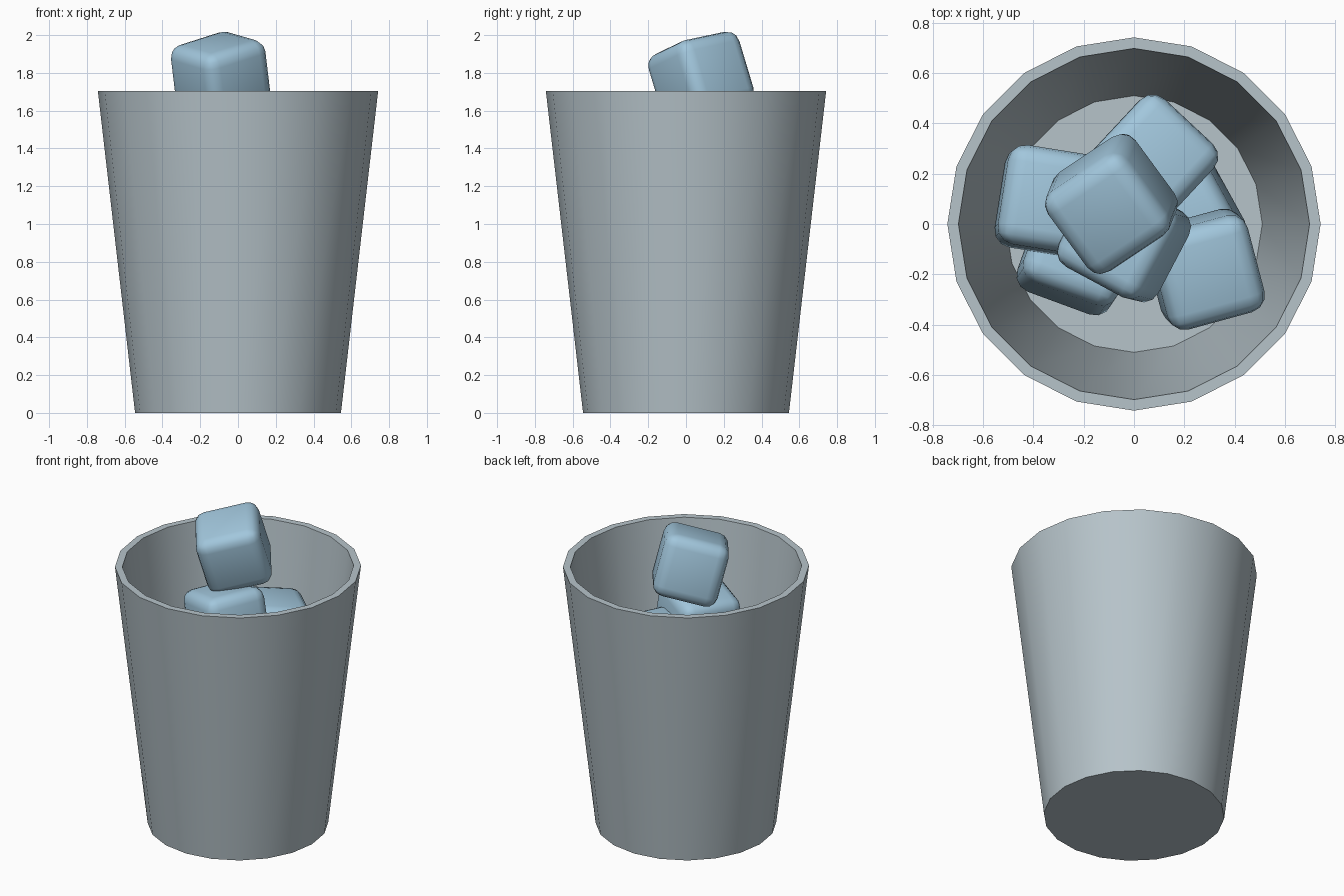
import bpy, bmesh, math
from mathutils import Matrix, Vector

cube = bpy.data.objects.get("Cube")
if cube:
    bpy.data.objects.remove(cube, do_unlink=True)


def material(name, rgb):
    m = bpy.data.materials.new(name)
    m.use_nodes = True
    m.diffuse_color = (*rgb, 1)
    m.node_tree.nodes["Principled BSDF"].inputs["Base Color"].default_value = (*rgb, 1)
    return m


GLASS = material("pale grey", (0.47, 0.55, 0.59))
ICE = material("ice blue", (0.36, 0.57, 0.72))


def finish(bm, name, mat, angle):
    bmesh.ops.recalc_face_normals(bm, faces=bm.faces)
    mesh = bpy.data.meshes.new(name)
    bm.to_mesh(mesh)
    bm.free()
    mesh.materials.append(mat)
    obj = bpy.data.objects.new(name, mesh)
    bpy.context.collection.objects.link(obj)
    bpy.ops.object.select_all(action='DESELECT')
    obj.select_set(True)
    bpy.context.view_layer.objects.active = obj
    bpy.ops.object.shade_smooth_by_angle(angle=math.radians(angle))
    return obj


# Tapered cup: rings from outer base, over the rim, to the inner floor
SIDES = 20
bm = bmesh.new()
rings = []
for r, z in [(0.545, 0), (0.742, 1.705), (0.698, 1.705), (0.51, 0.05)]:
    rings.append([bm.verts.new((r * math.cos(a), r * math.sin(a), z))
                  for a in (math.tau * i / SIDES for i in range(SIDES))])
for low, high in zip(rings, rings[1:]):
    for i in range(SIDES):
        j = (i + 1) % SIDES
        bm.faces.new((low[i], low[j], high[j], high[i]))
bm.faces.new(rings[0])
bm.faces.new(rings[-1])
finish(bm, "cup", GLASS, 35)


# Rounded ice cubes: centre, yaw in degrees, and lean of the upper face
def ice_cube(name, centre, yaw, lean, size=0.4):
    bm = bmesh.new()
    bmesh.ops.create_cube(bm, size=size)
    bmesh.ops.bevel(bm, geom=bm.edges[:], offset=0.07, segments=3,
                    profile=0.5, affect='EDGES')
    tilt = Vector((0, 0, 1)).rotation_difference(Vector((*lean, 1))).to_matrix().to_4x4()
    bm.transform(Matrix.Translation(centre) @ tilt @ Matrix.Rotation(math.radians(yaw), 4, 'Z'))
    finish(bm, name, ICE, 60)


ice_cube("ice_top", (-0.09, 0.08, 1.77), 35, (-0.12, -0.3))
ice_cube("ice_upper_front", (-0.04, -0.06, 1.36), -28, (-0.2, 0.05))
ice_cube("ice_upper_back", (0.07, 0.25, 1.22), 47, (0.1, 0.1))
ice_cube("ice_middle_right", (-0.33, 0.09, 0.9), -9, (0.05, 0.05))
ice_cube("ice_middle_left", (0.28, -0.18, 0.95), 15, (0.1, -0.1))
ice_cube("ice_lower_right", (-0.22, -0.11, 0.58), -20, (0.1, 0.15))
ice_cube("ice_lower_left", (0.19, 0.03, 0.6), 29, (-0.1, 0))
ice_cube("ice_base_right", (-0.2, 0.06, 0.25), 10, (0, 0))
ice_cube("ice_base_left", (0.2, -0.04, 0.25), 20, (0, 0))
